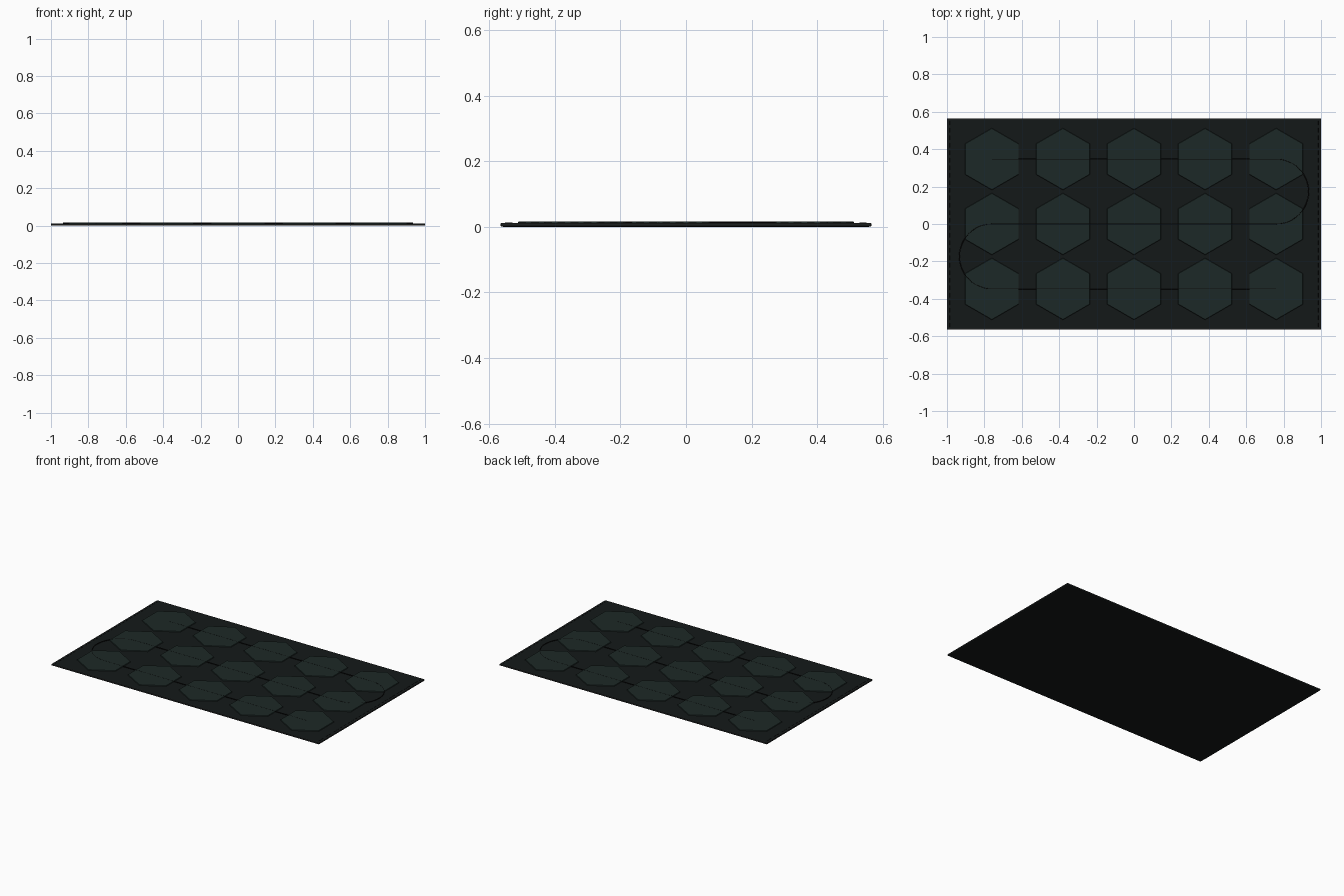
import bpy, bmesh, math

if "Cube" in bpy.data.objects:
    bpy.data.objects.remove(bpy.data.objects["Cube"])

def material(name, rgb):
    m = bpy.data.materials.new(name)
    m.diffuse_color = (*rgb, 1)
    m.use_nodes = True
    m.node_tree.nodes["Principled BSDF"].inputs["Base Color"].default_value = m.diffuse_color
    return m

BASE = material("dark_fabric", (0.007, 0.0095, 0.0095))
TRIM = material("dark_trim", (0.012, 0.014, 0.014))
HEX = material("green_pad", (0.012, 0.022, 0.02))
WIRE = material("black_wire", (0.003, 0.003, 0.003))

def finish(ob, mat):
    ob.data.materials.append(mat)
    return ob

def box(name, size, loc, mat, bevel):
    bpy.ops.mesh.primitive_cube_add(size=1, location=loc)
    ob = bpy.context.object
    ob.name = name
    ob.scale = size
    bpy.ops.object.transform_apply(location=False, rotation=False, scale=True)
    b = ob.modifiers.new("bevel", 'BEVEL')
    b.width, b.segments = bevel, 2
    return finish(ob, mat)

def tube(name, pts, radius, mat, cyclic=False):
    cu = bpy.data.curves.new(name, 'CURVE')
    cu.dimensions = '3D'
    cu.bevel_depth, cu.bevel_resolution, cu.use_fill_caps = radius, 2, True
    sp = cu.splines.new('POLY')
    sp.points.add(len(pts) - 1)
    for p, co in zip(sp.points, pts):
        p.co = (*co, 1)
    sp.use_cyclic_u = cyclic
    ob = bpy.data.objects.new(name, cu)
    bpy.context.collection.objects.link(ob)
    return finish(ob, mat)

# mat body
box("mat_body", (1.99, 1.12, 0.012), (0, 0, 0.006), BASE, 0.003)

# bound edges
for s in (-1, 1):
    box("long_edge_binding", (2.0, 0.012, 0.011), (0, s * 0.559, 0.0065), TRIM, 0.003)
    box("short_edge_binding", (0.012, 1.13, 0.011), (s * 0.994, 0, 0.0065), TRIM, 0.003)

# hexagonal pads
for row in range(-1, 2):
    for col in range(-2, 3):
        bpy.ops.mesh.primitive_cone_add(vertices=6, radius1=0.167, radius2=0.163, depth=0.006,
                                        location=(col * 0.38, row * 0.347, 0.013))
        ob = bpy.context.object
        ob.name = "hex_pad"
        finish(ob, HEX)

# serpentine heating wire
R, X, Z = 0.1735, 0.76, 0.0142
def arc(cx, cy, side):
    return [(cx + side * R * math.sin(math.pi * i / 24), cy + R * math.cos(math.pi * i / 24), Z)
            for i in range(25)]
path = [(-X, 2 * R, Z)] + arc(X, R, 1) + arc(-X, -R, -1) + [(X, -2 * R, Z)]
tube("serpentine_wire", path, 0.0025, WIRE)

# stitch lines at the short ends
for s in (-1, 1):
    for i in range(28):
        y = -0.54 + i * 0.04
        tube("stitch", [(s * 0.984, y - 0.012, 0.012), (s * 0.984, min(y + 0.012, 0.55), 0.012)], 0.0012, WIRE)
